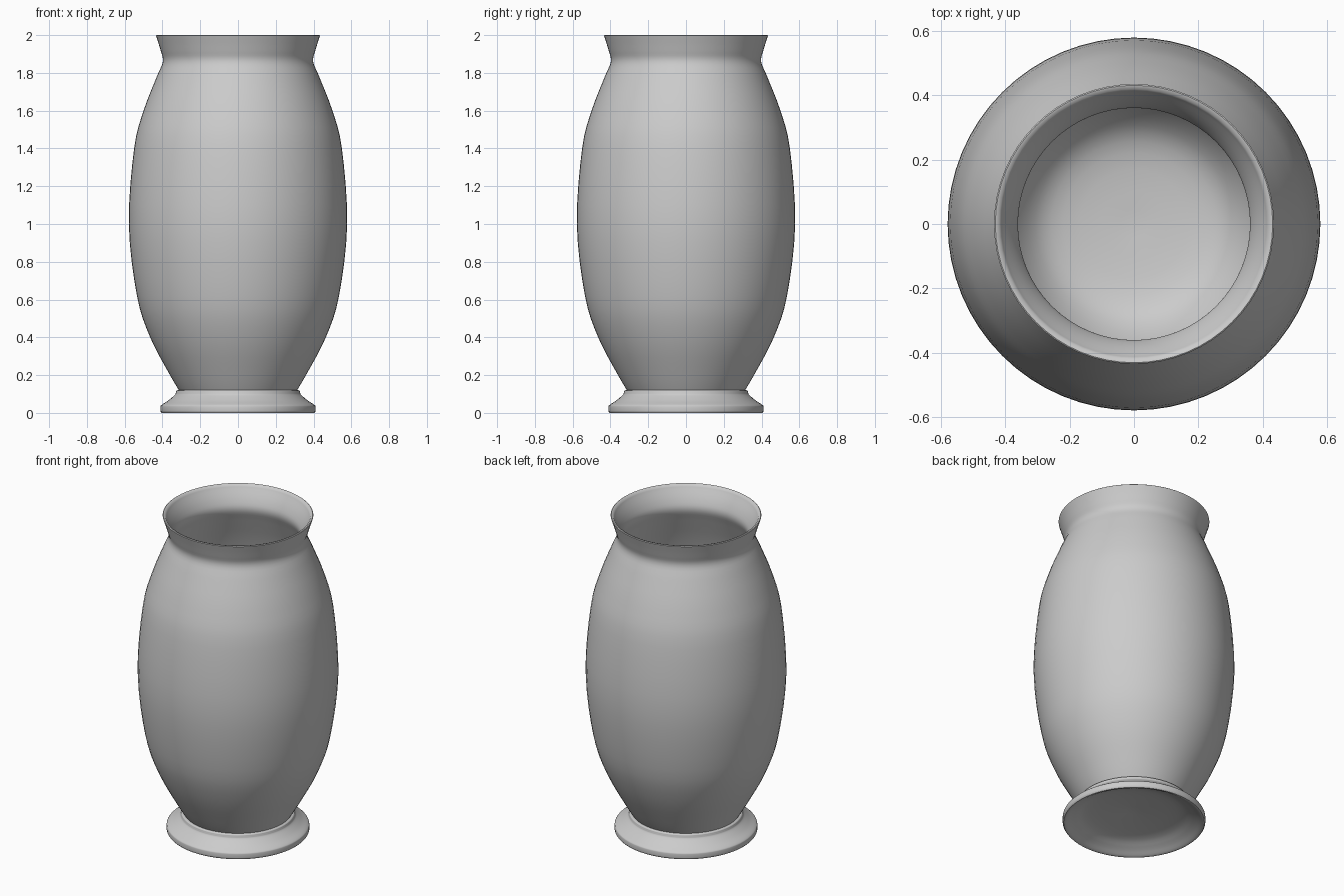
import bpy, bmesh, math

cube = bpy.data.objects.get("Cube")
if cube:
    bpy.data.objects.remove(cube)

SEGMENTS = 64

glaze = bpy.data.materials.new("grey_ceramic")
glaze.use_nodes = True
GREY = (0.6, 0.6, 0.6, 1)
glaze.diffuse_color = GREY
glaze.node_tree.nodes["Principled BSDF"].inputs["Base Color"].default_value = GREY


def smooth_curve(points, steps=4):
    """Catmull-Rom curve through (radius, height) points."""
    ext = [points[0], *points, points[-1]]
    out = []
    for a, b, c, d in zip(ext, ext[1:], ext[2:], ext[3:]):
        for i in range(steps):
            t = i / steps
            out.append(tuple(
                0.5 * (2 * q + (r - p) * t + (2 * p - 5 * q + 4 * r - s) * t * t
                       + (3 * q - p - 3 * r + s) * t ** 3)
                for p, q, r, s in zip(a, b, c, d)))
    return out + [points[-1]]


def lathe(name, profile, closed=False):
    """Spin a (radius, height) profile around the vertical axis."""
    bm = bmesh.new()
    verts = [bm.verts.new((r, 0, z)) for r, z in profile]
    pairs = list(zip(verts, verts[1:]))
    if closed:
        pairs.append((verts[-1], verts[0]))
    edges = [bm.edges.new(p) for p in pairs]
    bmesh.ops.spin(bm, geom=verts + edges, axis=(0, 0, 1), cent=(0, 0, 0),
                   angle=math.tau, steps=SEGMENTS, use_duplicate=False)
    bmesh.ops.remove_doubles(bm, verts=bm.verts, dist=0.0005)
    bmesh.ops.recalc_face_normals(bm, faces=bm.faces)
    mesh = bpy.data.meshes.new(name)
    bm.to_mesh(mesh)
    bm.free()
    mesh.materials.append(glaze)
    obj = bpy.data.objects.new(name, mesh)
    bpy.context.collection.objects.link(obj)
    bpy.ops.object.select_all(action='DESELECT')
    obj.select_set(True)
    bpy.context.view_layer.objects.active = obj
    bpy.ops.object.shade_smooth_by_angle(angle=math.radians(50))
    return obj


# Hollow body: outer wall up to the flared lip, then down the inside to the floor
outer = smooth_curve([(0.30, 0.10), (0.36, 0.2), (0.465, 0.4), (0.535, 0.62),
                      (0.578, 1.0), (0.55, 1.4), (0.50, 1.6), (0.43, 1.78),
                      (0.398, 1.86), (0.41, 1.92), (0.434, 1.997)])
lip = [(0.430, 2.0), (0.418, 1.997)]
inner = smooth_curve([(0.412, 1.985), (0.375, 1.92), (0.36, 1.86), (0.39, 1.78),
                      (0.46, 1.6), (0.51, 1.4), (0.538, 1.0), (0.495, 0.62),
                      (0.425, 0.4), (0.33, 0.23), (0.22, 0.16), (0, 0.14)])
lathe("vase_body", [(0, 0.09)] + outer + lip + inner)

# Flared foot with a hollow underside
foot_top = smooth_curve([(0.26, 0.125), (0.32, 0.12), (0.329, 0.108), (0.335, 0.095),
                         (0.37, 0.065), (0.405, 0.042), (0.411, 0.03), (0.411, 0.008)])
foot_under = smooth_curve([(0.405, 0), (0.39, 0.003), (0.34, 0.03), (0.25, 0.06), (0, 0.08)])
lathe("vase_foot", foot_top + foot_under)
